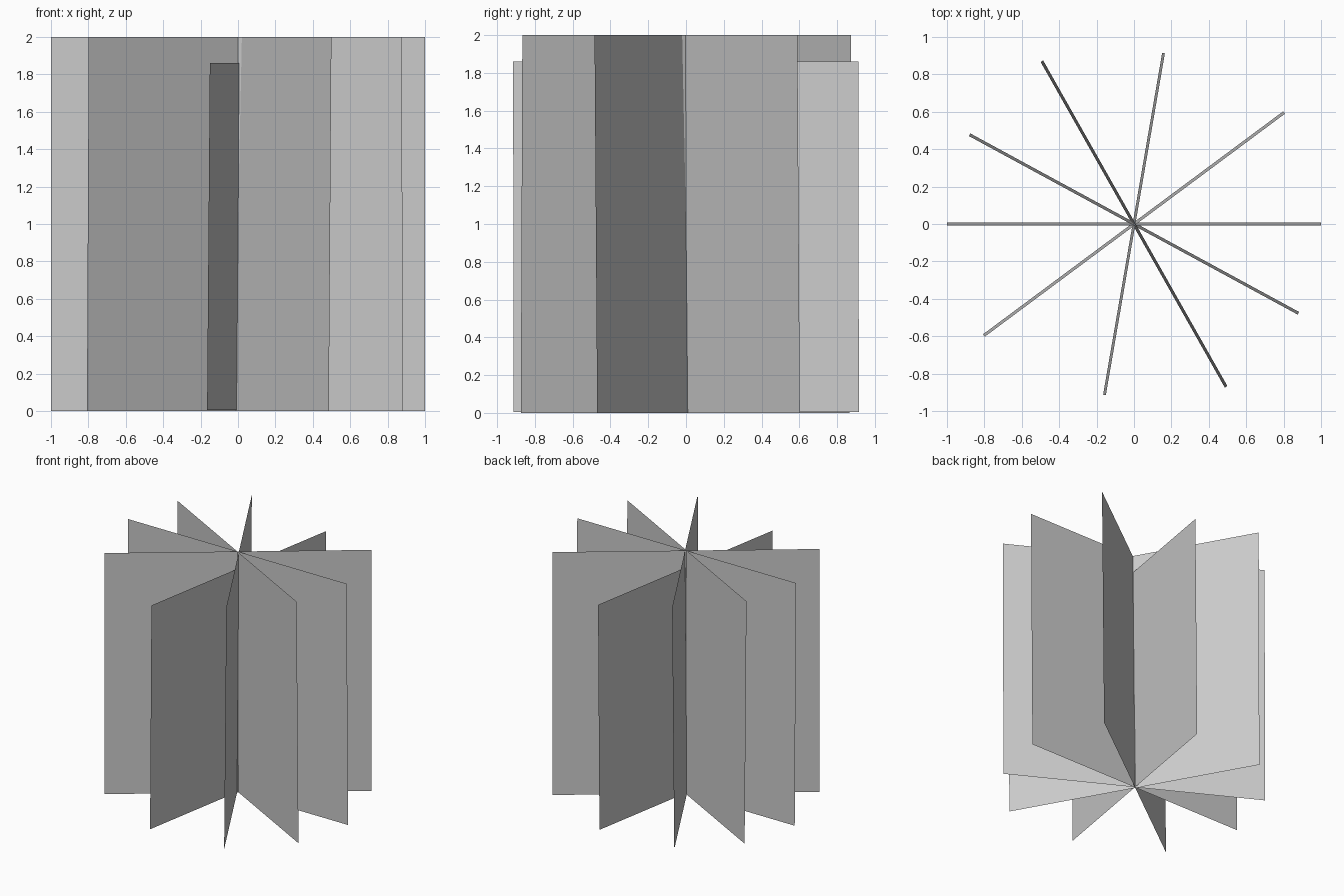
import bpy
from math import radians, pi

cube = bpy.data.objects.get("Cube")
if cube:
    bpy.data.objects.remove(cube, do_unlink=True)

# Single flat grey for every sheet
grey = bpy.data.materials.new("light_grey")
grey.use_nodes = True
colour = (0.6, 0.6, 0.6, 1.0)
grey.diffuse_color = colour
grey.node_tree.nodes["Principled BSDF"].inputs["Base Color"].default_value = colour

LEAN = 0.008  # each sheet leans slightly off vertical


def upright_sheet(name, angle, size, centre_z=1.0):
    """Flat square sheet standing through the central axis, turned about z."""
    bpy.ops.mesh.primitive_plane_add(
        size=size,
        location=(0, 0, centre_z),
        rotation=(pi / 2 + LEAN, 0, radians(angle)),
    )
    sheet = bpy.context.object
    sheet.name = name
    sheet.data.materials.append(grey)
    return sheet


# Sheets crossing at the centre like a star
upright_sheet("wide_sheet", 0, 2.0)
upright_sheet("right_diagonal_sheet", 36.6, 2.0)
upright_sheet("short_sheet", 80.2, 1.855, 0.932)
upright_sheet("steep_diagonal_sheet", 119.5, 2.0)
upright_sheet("left_diagonal_sheet", -28.5, 2.0)
